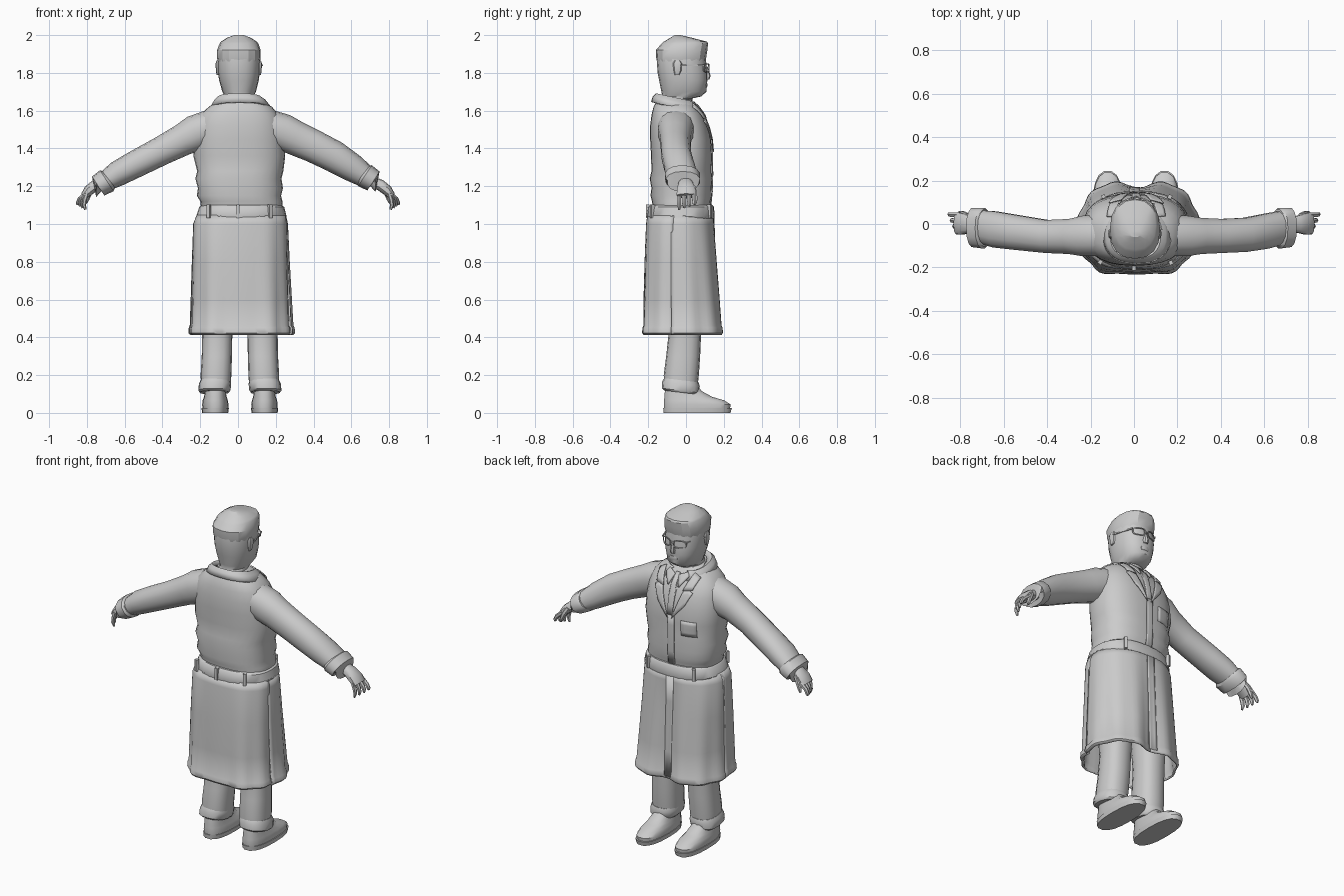
import bpy, bmesh, math
from mathutils import Vector
from mathutils.bvhtree import BVHTree

grey = bpy.data.materials.new("plain grey")
grey.diffuse_color = (0.6, 0.6, 0.6, 1)
CX = 0.01  # the body sits slightly right of centre


def finish(name, bm, solid=0, angle=40):
    bmesh.ops.recalc_face_normals(bm, faces=bm.faces)
    me = bpy.data.meshes.new(name)
    bm.to_mesh(me)
    bm.free()
    me.polygons.foreach_set("use_smooth", [True] * len(me.polygons))
    me.set_sharp_from_angle(angle=math.radians(angle))
    me.materials.append(grey)
    ob = bpy.data.objects.new(name, me)
    bpy.context.collection.objects.link(ob)
    if solid:
        mod = ob.modifiers.new("thickness", "SOLIDIFY")
        mod.thickness, mod.offset = solid, 0
    return ob


def oval(n, p=2.4, a0=0, a1=360):
    """Superellipse points (cos, sin, angle); an open arc when a1 - a0 < 360."""
    out = []
    for i in range(n if a1 - a0 == 360 else n + 1):
        a = math.radians(a0 + (a1 - a0) * i / n)
        c, s = math.cos(a), math.sin(a)
        out.append((math.copysign(abs(c) ** (2 / p), c), math.copysign(abs(s) ** (2 / p), s), a))
    return out


def loft(name, rings, closed=True, caps=True, solid=0, angle=40):
    bm = bmesh.new()
    vs = [[bm.verts.new(p) for p in r] for r in rings]
    n = len(vs[0])
    for a, b in zip(vs, vs[1:]):
        for i in range(n if closed else n - 1):
            j = (i + 1) % n
            bm.faces.new((a[i], a[j], b[j], b[i]))
    if caps:
        bm.faces.new(vs[0])
        bm.faces.new(vs[-1])
    return finish(name, bm, solid, angle)


def stack(name, rows, n=20, p=2.4, tilt=0, arc=(0, 360), ripple=0, dip=0, **kw):
    """Loft of level rows (z, x0, x1, y0, y1); ripple and dip make cloth folds growing downwards."""
    rings = []
    for k, (z, x0, x1, y0, y1) in enumerate(rows):
        t = min(1, k / 4)
        ring = []
        for c, s, a in oval(n, p, *arc):
            f = 1 + ripple * t * math.sin(11 * a)
            g = f - dip * t * abs(math.sin(a)) ** 20
            y = (y0 + y1) / 2 + (y1 - y0) / 2 * s * g
            ring.append(((x0 + x1) / 2 + (x1 - x0) / 2 * c * f, y, z + tilt * y))
        rings.append(ring)
    return loft(name, rings, **kw)


def limb(name, side, pts, n=12, p=2.2, **kw):
    """Tube through (x, z, half thickness, y0, y1), square to its path in the xz plane."""
    rings = []
    for i, (x, z, h, y0, y1) in enumerate(pts):
        a, b = pts[max(i - 1, 0)], pts[min(i + 1, len(pts) - 1)]
        d = Vector((b[0] - a[0], b[1] - a[1])).normalized()
        rings.append([(side * (x - d.y * h * c), (y0 + y1) / 2 + (y1 - y0) / 2 * s, z + d.x * h * c)
                      for c, s, _ in oval(n, p)])
    return loft(name, rings, **kw)


def surface(*obs):
    bm = bmesh.new()
    for o in obs:
        bm.from_mesh(o.data)
    tree = BVHTree.FromBMesh(bm)
    bm.free()
    return tree


def patch(name, pts, tree, lift=0.004, thick=0.006):
    """Cloth piece drawn in (x, z) and laid on the +y side of a surface."""
    bm = bmesh.new()
    f = bm.faces.new([bm.verts.new((x, 0, z)) for x, z in pts])
    bmesh.ops.triangulate(bm, faces=[f])
    bmesh.ops.subdivide_edges(bm, edges=bm.edges[:], cuts=3, use_grid_fill=True)
    for v in bm.verts:
        hit = tree.ray_cast(Vector((v.co.x, 1, v.co.z)), Vector((0, -1, 0)))[0]
        v.co.y = (hit.y if hit else 0.05) + lift
    return finish(name, bm, thick, 50)


def box(name, centre, size, turn=0):
    bm = bmesh.new()
    bmesh.ops.create_cube(bm, size=1)
    for v in bm.verts:
        x, y, z = (v.co[i] * size[i] for i in range(3))
        c, s = math.cos(turn), math.sin(turn)
        v.co = (centre[0] + x * c - y * s, centre[1] + x * s + y * c, centre[2] + z)
    return finish(name, bm)


# Coat body with waist folds
torso = stack("coat_body", [
    (1.08, -.195, .235, -.175, .125), (1.12, -.20, .235, -.18, .13), (1.15, -.218, .228, -.188, .138),
    (1.19, -.212, .238, -.183, .135), (1.24, -.226, .23, -.192, .14), (1.28, -.216, .24, -.183, .135),
    (1.36, -.236, .25, -.185, .138), (1.45, -.23, .245, -.19, .132), (1.52, -.222, .235, -.19, .115),
    (1.58, -.20, .215, -.182, .09), (1.62, -.155, .18, -.172, .06), (1.66, -.10, .115, -.15, .025)],
    n=28, p=2.5)

# Belt and its loops
stack("belt", [(1.03, -.215, .25, -.205, .15), (1.04, -.222, .257, -.208, .152),
               (1.09, -.205, .245, -.20, .148), (1.10, -.19, .23, -.19, .14)], n=28, p=2.4)
for x, y in ((-.155, -.175), (0, -.203), (.17, -.178), (-.14, .125), (.165, .125)):
    box("belt_loop", (x, y, 1.068), (.018, .02, .07), 0 if x == 0 else math.copysign(.5, -x * y))

# Coat skirt: one back panel and two front panels, slit at the sides, sagging between the legs
back = [(1.045, -.215, .25, -.20, .145), (1.0, -.232, .258, -.21, .15), (.8, -.238, .262, -.222, .165),
        (.6, -.243, .268, -.232, .18), (.46, -.247, .272, -.237, .19), (.45, -.252, .278, -.243, .195),
        (.425, -.254, .28, -.245, .197), (.415, -.246, .27, -.237, .19)]
front = [(z, x0, x1 + .014 * (1.045 - z) / .6, y0, y1 + .015 * (1.045 - z) / .6)
         for z, x0, x1, y0, y1 in back]
cloth = dict(closed=False, caps=False, solid=.01, ripple=.022)
skirt = [stack("skirt_back", back, 30, 2.5, arc=(178, 352), dip=.1, **cloth),
         stack("skirt_front_left", front, 18, 2.2, arc=(89, 186), dip=.2, **cloth),
         stack("skirt_front_right", front, 18, 2.2, arc=(-14, 91), dip=.2, **cloth)]

# Button strip, lapels, shirt collar, tie and pocket
chest, lower = surface(torso), surface(*skirt)
patch("body_placket", [(-.018, 1.1), (.025, 1.1), (.025, 1.42), (-.018, 1.42)], chest)
patch("skirt_placket", [(-.02, .43), (.028, .43), (.028, 1.03), (-.02, 1.03)], lower)
patch("tie", [(CX - .016, 1.40), (CX + .016, 1.40), (CX + .022, 1.56), (CX + .012, 1.63),
              (CX - .012, 1.63), (CX - .022, 1.56)], chest, .006)
for s in (-1, 1):
    def flip(pts):
        return [(CX + s * x, z) for x, z in pts]
    patch("lapel", flip([(.012, 1.38), (.09, 1.47), (.125, 1.545), (.10, 1.56), (.07, 1.55)]), chest, .009)
    patch("lapel_collar", flip([(.065, 1.55), (.12, 1.56), (.135, 1.62), (.095, 1.64)]), chest, .01)
    patch("shirt_collar", flip([(.012, 1.62), (.035, 1.56), (.075, 1.62), (.06, 1.64)]), chest, .01)
patch("chest_pocket", [(-.15, 1.29), (-.06, 1.29), (-.06, 1.38), (-.15, 1.38)], chest, .001, .005)

# Stand collar folded around the neck, dipping to the front
stack("coat_collar", [(1.64, -.085, .10, -.138, .045), (1.65, -.108, .122, -.158, .052),
                      (1.635, -.122, .142, -.17, .062), (1.605, -.138, .166, -.178, .078)],
      24, 2.4, tilt=-.22, arc=(112, 428), closed=False, caps=False, solid=.014)

# Head, hair, nose, ears
stack("head", [(1.60, -.07, .08, -.13, .03), (1.665, -.072, .082, -.128, .035), (1.675, -.07, .08, -.125, .08),
               (1.70, -.083, .095, -.13, .108), (1.76, -.10, .11, -.142, .113), (1.80, -.106, .115, -.15, .114),
               (1.88, -.109, .118, -.156, .104), (1.92, -.10, .11, -.15, .10)], n=20, p=2.3)
stack("hair", [(1.86, -.107, .116, -.153, .10), (1.88, -.111, .12, -.158, .107), (1.92, -.111, .12, -.16, .113),
               (1.955, -.098, .108, -.13, .117), (1.965, -.09, .10, -.118, .112),
               (1.985, -.06, .07, -.085, .035), (2.0, -.02, .03, -.06, -.03)], n=16, p=2.4, angle=25)
stack("nose", [(1.765, CX - .016, CX + .016, .09, .124), (1.785, CX - .017, CX + .017, .09, .131),
               (1.835, CX - .008, CX + .008, .09, .114)], n=8, p=2)
stack("mouth", [(1.722, CX - .03, CX + .03, .08, .112), (1.735, CX - .032, CX + .032, .08, .115),
                (1.745, CX - .025, CX + .025, .08, .114)], n=10)
for s in (-1, 1):
    e = CX - .006 + s * .111
    stack("ear", [(1.79, e - .006, e + .006, -.06, -.035), (1.81, e - .01, e + .01, -.065, -.025),
                  (1.85, e - .012, e + .012, -.07, -.02), (1.865, e - .006, e + .006, -.06, -.03)], n=8)
    # Glasses: rim wrapped round the face and a side arm
    rim = .043
    loft("glasses_rim", [[(CX + s * (rim + (.03 + o) * c), .119 + q - 5 * (rim + (.03 + o) * c) ** 2,
                           1.826 + (.019 + o) * w) for c, w, _ in oval(16, 3)]
                         for o, q in ((0, 0), (.005, 0), (.005, .006), (0, .006), (0, 0))], caps=False)
    box("glasses_arm", (CX + s * .099, .035, 1.84), (.006, .13, .008), s * .3)
box("glasses_bridge", (CX, .119, 1.832), (.03, .007, .007))

# Sleeves: the right one is carried a little higher than the left
sleeves = {1: [(.15, 1.515, .094, -.15, .045), (.24, 1.485, .098, -.15, .04), (.30, 1.457, .092, -.14, .03),
               (.40, 1.412, .087, -.135, .025), (.51, 1.357, .084, -.13, .03), (.61, 1.295, .074, -.115, .05),
               (.70, 1.235, .055, -.09, .065)],
           -1: [(.14, 1.512, .095, -.15, .045), (.23, 1.478, .097, -.15, .04), (.29, 1.447, .085, -.14, .025),
                (.40, 1.39, .077, -.135, .02), (.55, 1.313, .072, -.12, .045), (.64, 1.265, .067, -.11, .06),
                (.71, 1.22, .052, -.09, .065)]}
for s, pts in sleeves.items():
    limb("sleeve", s, pts, 14)
    x, z = (.662, 1.264) if s == 1 else (.685, 1.237)
    limb("sleeve_cuff", s, [(x, z, .056, -.105, .068), (x + .01, z - .008, .066, -.114, .076),
                            (x + .055, z - .036, .06, -.108, .076), (x + .066, z - .044, .05, -.10, .068),
                            (x + .052, z - .036, .03, -.05, .035)], 14)
    # Hand, four curled fingers with the first reaching furthest, and thumb
    limb("palm", s, [(.71, 1.225, .028, -.035, .03), (.755, 1.205, .03, -.042, .04),
                     (.79, 1.178, .028, -.05, .052), (.815, 1.148, .02, -.048, .05)], 10, 2.6)
    for i in range(4):
        y, d = -.038 + i * .027, .014 * i
        limb("finger", s, [(.80, 1.165, .013, y - .013, y + .013), (.812 + d * .6, 1.125 + d / 5, .012, y - .012, y + .012),
                           (.815 + d * .8, 1.10 + d / 4, .011, y - .010, y + .012),
                           (.808 + d, 1.076 + d * .6, .006, y - .004, y + .008)], 6, 2)
    limb("thumb", s, [(.765, 1.20, .015, .02, .05), (.785, 1.165, .014, .035, .06),
                      (.80, 1.13, .012, .04, .062), (.805, 1.11, .006, .045, .056)], 6, 2)


# Trousers, turn-ups and shoes
def half(rows, s):
    return [(z, *sorted((CX + s * a, CX + s * b)), y0, y1) for z, a, b, y0, y1 in rows]


for s in (-1, 1):
    stack("trouser_leg", half([(.13, .05, .205, -.115, .06), (.20, .045, .208, -.118, .068),
                               (.30, .042, .202, -.105, .075), (.42, .04, .20, -.092, .08),
                               (.70, .022, .215, -.11, .095), (1.04, -.005, .21, -.15, .11)], s), 16)
    stack("trouser_cuff", half([(.105, .058, .213, -.116, .058), (.115, .05, .22, -.128, .068),
                                (.15, .046, .217, -.126, .073), (.17, .05, .208, -.116, .066)], s), 16, tilt=-.12)
    stack("shoe", half([(.02, .062, .198, -.118, .235), (.045, .06, .20, -.12, .238),
                        (.066, .064, .197, -.118, .205), (.085, .07, .19, -.116, .14),
                        (.115, .075, .185, -.113, .085), (.16, .08, .18, -.105, .05)], s), 18, 2.5)
    stack("shoe_sole", half([(0, .062, .20, -.12, .238), (.026, .058, .203, -.123, .245)], s), 18, 2.5)
